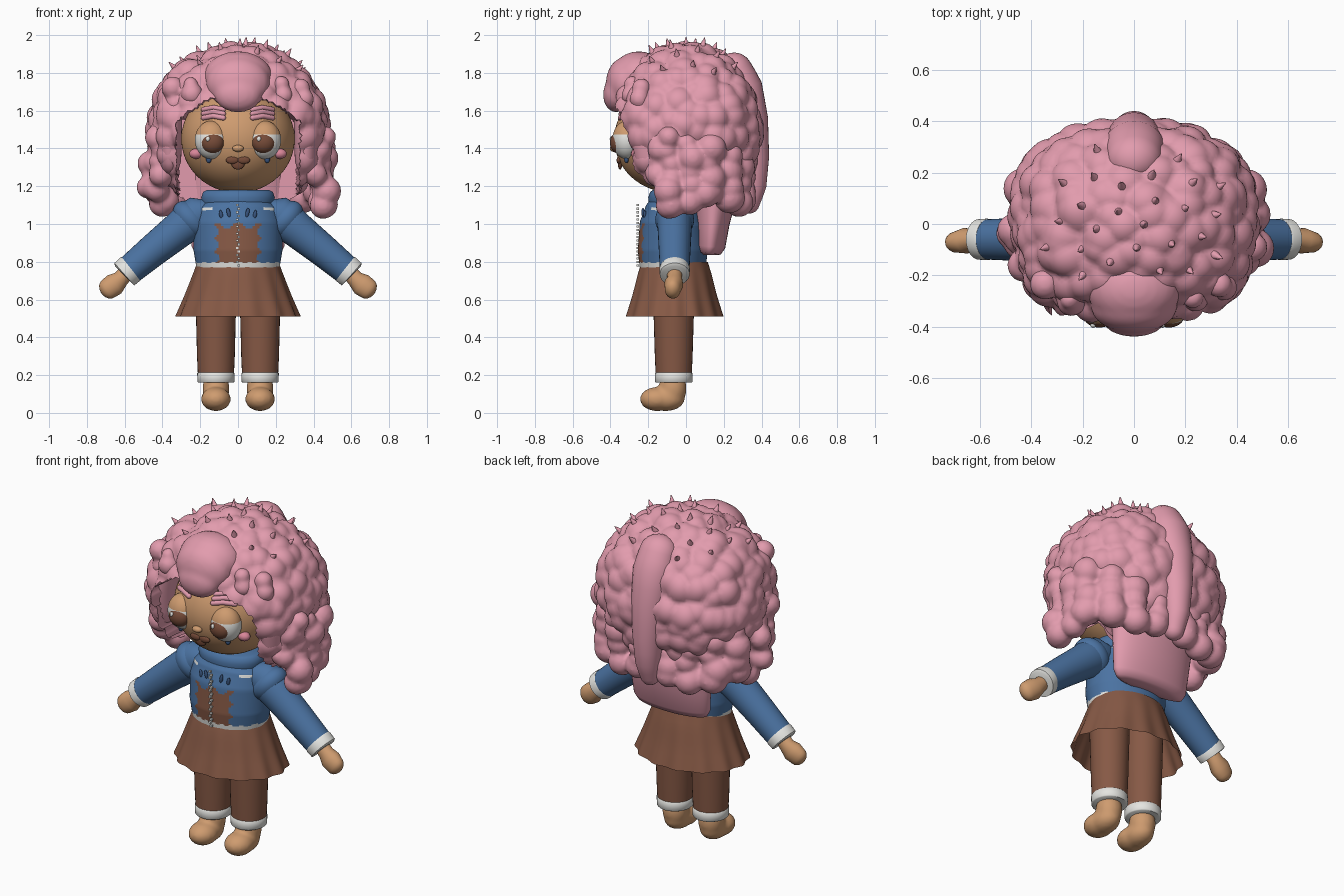
import bpy, bmesh, math, random
from mathutils import Vector, Matrix, noise

random.seed(4)
if "Cube" in bpy.data.objects:
    bpy.data.objects.remove(bpy.data.objects["Cube"])


def material(name, *rgb):
    m = bpy.data.materials.new(name)
    m.use_nodes = True
    m.diffuse_color = (*rgb, 1)
    m.node_tree.nodes["Principled BSDF"].inputs["Base Color"].default_value = (*rgb, 1)
    return m


PINK = material("hair pink", .76, .33, .42)
BLUE = material("jacket blue", .07, .17, .36)
BROWN = material("skirt brown", .24, .10, .06)
SKIN = material("skin tan", .62, .33, .16)
WHITE = material("trim white", .78, .78, .75)
IRIS = material("iris brown", .18, .07, .04)
NAVY = material("drop navy", .04, .09, .21)
BLUSH = material("blush pink", .70, .24, .32)


def finish(name, bm, *mats, rule=None, angle=50):
    """Turn a bmesh into a smooth object; rule picks a material per face centre."""
    bmesh.ops.recalc_face_normals(bm, faces=bm.faces)
    if rule:
        for f in bm.faces:
            f.material_index = rule(f.calc_center_median())
    me = bpy.data.meshes.new(name)
    bm.to_mesh(me)
    bm.free()
    for m in mats:
        me.materials.append(m)
    me.shade_smooth()
    me.set_sharp_from_angle(angle=math.radians(angle))
    ob = bpy.data.objects.new(name, me)
    bpy.context.collection.objects.link(ob)
    return ob


def fuse(ob, voxel, iterations):
    mod = ob.modifiers.new("fuse", 'REMESH')
    mod.voxel_size, mod.use_smooth_shade = voxel, True
    ob.modifiers.new("soften", 'SMOOTH').iterations = iterations


def add_ball(bm, c, r, tilt=0, seg=24):
    r = (r, r, r) if isinstance(r, float) else r
    mat = Matrix.Translation(c) @ Matrix.Rotation(tilt, 4, 'Y') @ Matrix.Diagonal((*r, 1))
    bmesh.ops.create_uvsphere(bm, u_segments=seg, v_segments=seg // 2, radius=1, matrix=mat)


def ball(name, c, r, *mats, tilt=0, rule=None, seg=32):
    bm = bmesh.new()
    add_ball(bm, c, r, tilt, seg)
    return finish(name, bm, *mats, rule=rule)


def loft(name, path, *mats, seg=32, steps=1, dome=False, caps=True, pleats=0, rule=None):
    """Elliptic rings (x, y, z, width, depth) swept along a path."""
    path = [Vector(p) for p in path]
    path = [a.lerp(b, i / steps) for a, b in zip(path, path[1:]) for i in range(steps)] + path[-1:]
    if dome:
        def end(p, q):
            d = (p.xyz - q.xyz).normalized()
            return [Vector((*(p.xyz + d * p[4] * math.sin(a)), p[3] * math.cos(a), p[4] * math.cos(a)))
                    for a in (.35, .7, 1.05, 1.35, 1.53)]
        path = end(path[0], path[1])[::-1] + path + end(path[-1], path[-2])
    bm = bmesh.new()
    rings = []
    for i, p in enumerate(path):
        t = (path[min(i + 1, len(path) - 1)].xyz - path[max(i - 1, 0)].xyz).normalized()
        side = Vector((0, 1, 0)).cross(t).normalized()
        deep = t.cross(side)
        ring = []
        for k in range(seg):
            a = math.tau * k / seg
            w = 1 + .026 * math.cos(pleats * a) * i / len(path) if pleats else 1
            ring.append(bm.verts.new(p.xyz + w * (side * p[3] * math.cos(a) + deep * p[4] * math.sin(a))))
        rings.append(ring)
    for a, b in zip(rings, rings[1:]):
        for k in range(seg):
            bm.faces.new((a[k - 1], a[k], b[k], b[k - 1]))
    if caps:
        bm.faces.new(rings[0])
        bm.faces.new(rings[-1])
    return finish(name, bm, *mats, rule=rule)


HEAD, HEAD_R = Vector((0, -.07, 1.45)), Vector((.30, .31, .285))


def face_y(x, z):
    q = 1 - (x / HEAD_R.x) ** 2 - ((z - HEAD.z) / HEAD_R.z) ** 2
    return HEAD.y - HEAD_R.y * math.sqrt(max(q, 0))


# Torso: jacket with a front patch, yoke seam and waist trim chosen by position
def jacket_rule(c):
    if c.z < .795 + .006 * math.sin(c.x * 130) or (1.072 < c.z < 1.086 and abs(c.x) > .135):
        return 1
    edge = .11 + .012 * math.sin(c.z * 90)
    return 2 if c.y < -.1 and abs(c.x) < edge and c.z < .99 + .015 * math.cos(c.x * 55) else 0


loft("jacket", [(0, -.07, .77, .22, .175), (0, -.07, .86, .235, .185), (0, -.07, 1.0, .235, .175),
                (0, -.065, 1.08, .215, .15), (0, -.06, 1.13, .16, .12)],
     BLUE, WHITE, BROWN, seg=112, steps=12, rule=jacket_rule)
loft("collar", [(0, -.06, 1.07, .17, .125), (0, -.06, 1.1, .185, .135), (0, -.06, 1.14, .195, .14),
                (0, -.06, 1.17, .185, .13), (0, -.06, 1.18, .165, .115)], BLUE, seg=48)
loft("neck", [(0, -.06, 1.1, .1, .09), (0, -.06, 1.25, .1, .09)], SKIN)

# Zip teeth down the jacket front
bm = bmesh.new()
for i in range(18):
    where = Vector((.004 * (-1) ** i, -.255, .78 + i * .0188))
    bmesh.ops.create_cube(bm, size=1, matrix=Matrix.Translation(where) @ Matrix.Diagonal((.014, .012, .011, 1)))
finish("zip", bm, WHITE)

# Skirt
loft("skirt", [(0, -.06, .80, .215, .175), (0, -.06, .74, .235, .195), (0, -.06, .62, .28, .225),
               (0, -.06, .51, .325, .258)], BROWN, seg=144, steps=3, caps=False, pleats=14)

for s, tag in ((1, "left"), (-1, "right")):
    # Legs and feet
    x = s * .117
    loft(tag + "_leg", [(x, -.065, .17, .094, .094), (x, -.065, .3, .1, .1), (x, -.065, .7, .11, .112)], BROWN)
    loft(tag + "_leg_cuff", [(x, -.065, .16, .093, .095), (x, -.065, .165, .098, .099),
                             (x, -.065, .21, .099, .1), (x, -.065, .215, .094, .095)], WHITE)
    bm = bmesh.new()
    add_ball(bm, (x, -.155, .073), (.08, .09, .064))
    add_ball(bm, (x, -.105, .075), (.074, .1, .066))
    add_ball(bm, (x, -.07, .13), (.072, .074, .1))
    fuse(finish(tag + "_foot", bm, SKIN), .01, 14)

    # Arms
    loft(tag + "_sleeve", [(s * .16, -.06, 1.06, .07, .075), (s * .21, -.06, 1.05, .1, .09),
                           (s * .27, -.06, 1.005, .102, .094), (s * .31, -.06, .972, .096, .09),
                           (s * .45, -.06, .86, .086, .084), (s * .60, -.06, .735, .076, .077)], BLUE)
    ball(tag + "_shoulder_puff", (s * .25, -.06, 1.022), (.078, .103, .115), BLUE, tilt=s * .72)
    loft(tag + "_sleeve_cuff", [(s * .567, -.06, .764, .078, .079), (s * .572, -.06, .76, .081, .081),
                                (s * .602, -.06, .734, .079, .079), (s * .605, -.06, .731, .066, .066)], WHITE)
    loft(tag + "_hand", [(s * .57, -.06, .765, .04, .04), (s * .62, -.06, .71, .044, .04),
                         (s * .655, -.065, .68, .06, .05), (s * .688, -.07, .656, .056, .042)],
         SKIN, dome=True)
    ball(tag + "_jacket_drop", (s * .05, -.228, 1.06), (.01, .008, .026), NAVY, tilt=s * .2)
    ball(tag + "_jacket_drop_outer", (s * .09, -.218, 1.05), (.01, .008, .024), NAVY, tilt=s * .2)

    # Eyes, brows, cheeks
    ball(tag + "_eye", (s * .14, -.312, 1.445), (.088, .078, .102), WHITE, SKIN, seg=64,
         rule=lambda c: int(c.z > 1.478))
    ball(tag + "_iris", (s * .135, -.358, 1.43), (.061, .045, .056), IRIS)
    ball(tag + "_eye_glint", (s * .135 - .024, -.394, 1.45), (.011, .01, .014), WHITE)
    for i in range(3):
        z = 1.562 + i * .022
        loft(f"{tag}_brow_{i}", [(s * (.078 + .052 * k), face_y(.078 + .052 * k, z) - .004,
                                  z + .01 * math.sin(k * 1.57), .014, .014) for k in range(3)],
             PINK, seg=12, dome=True)
    ball(tag + "_cheek", (s * .222, face_y(.222, 1.372), 1.372), (.036, .03, .027), BLUSH)
    ball(tag + "_tear", (s * .155, face_y(.155, 1.345) - .006, 1.342), (.014, .012, .02), NAVY)

# Head, nose and mouth
ball("head", HEAD, HEAD_R, SKIN, seg=64)
ball("nose", (0, -.383, 1.40), (.03, .02, .018), SKIN)
bm = bmesh.new()
for x, z, w, h in ((-.03, 1.338, .034, .02), (.03, 1.338, .034, .02), (0, 1.322, .036, .034)):
    add_ball(bm, (x, face_y(x, z) - .002, z), (w, .012, h))
finish("mouth", bm, IRIS)

# Hair cap: rounded dome with cellular bumps, pushed back around the face
CAP, CAP_R = Vector((0, 0, 1.5)), Vector((.46, .385, .44))


def cap_point(d):
    flat = (abs(d.x) ** 2.6 + abs(d.y) ** 2.6) ** (1 / 2.6)
    p = Vector(a * b for a, b in zip(d / math.hypot(flat, d.z), CAP_R))
    dist = noise.voronoi(p * 10)[0][0]
    return CAP + p + p.normalized() * .034 * (1 - min(dist, 1) ** 2 * 1.7)


bm = bmesh.new()
bmesh.ops.create_icosphere(bm, subdivisions=6, radius=1)
for v in bm.verts:
    v.co = cap_point(v.co.normalized())
    if abs(v.co.x) < .32 and v.co.z < 1.68 - 1.4 * v.co.x ** 2:
        v.co.y = max(v.co.y, .08)
finish("hair_cap", bm, PINK, angle=80)

# Little spikes over the crown
bm = bmesh.new()
for i in range(30):
    z = 1 - .36 * (i + .3) / 30
    r, a = math.sqrt(1 - z * z), i * 2.4
    d = Vector((r * math.cos(a), r * math.sin(a), z))
    mat = Matrix.Translation(cap_point(d) + d * .012) @ d.to_track_quat('Z', 'Y').to_matrix().to_4x4()
    bmesh.ops.create_cone(bm, segments=10, radius1=.019, radius2=.002, depth=.05, cap_ends=True, matrix=mat)
finish("crown_spikes", bm, PINK)

# Fringe: a drooping tongue of hair over the forehead
bm = bmesh.new()
add_ball(bm, (0, -.25, 1.775), (.185, .15, .14))
add_ball(bm, (0, -.32, 1.745), (.17, .105, .14))
add_ball(bm, (0, -.37, 1.685), (.125, .07, .095))
fuse(finish("fringe", bm, PINK), .012, 12)

# Tail and the smooth panel down the back
loft("hair_tail", [(0, .255, 1.81, .108, .098), (0, .3, 1.72, .118, .105), (0, .335, 1.55, .105, .1),
                   (0, .355, 1.35, .085, .085), (0, .355, 1.2, .07, .07), (0, .335, 1.11, .055, .055)],
     PINK, dome=True, steps=2)
loft("back_panel", [(0, .125, .835, .19, .035), (0, .125, .845, .225, .06), (0, .13, .88, .245, .078),
                    (0, .14, 1.0, .255, .09), (0, .15, 1.15, .265, .12), (0, .15, 1.35, .27, .14)],
     PINK, seg=48)

# Hanging curls, fused from chains of balls
bm = bmesh.new()


def curl(x, y, top, bottom, r):
    z = top
    while z > bottom + r * .8:
        j = [random.uniform(-.02, .02) for _ in range(3)]
        add_ball(bm, (x + j[0], y + j[1], z), r + j[2] * .6, seg=20)
        z -= r * 1.05
    add_ball(bm, (x, y, bottom + r), r * 1.05, seg=20)


for s in (1, -1):
    curl(s * .41, -.15, 1.52, 1.2, .06)
    curl(s * .42, .12, 1.4, 1.1, .075)
    curl(s * .34, .23, 1.36, 1.06, .08)
    curl(s * .22, .28, 1.3, 1.04, .075)
    curl(s * .10, .3, 1.25, 1.06, .07)
    curl(s * .33, -.235, 1.72, 1.58, .055)
    curl(s * .24, -.29, 1.74, 1.63, .05)
curl(.45, -.09, 1.46, 1.03, .068)
curl(.44, .02, 1.42, 1.05, .068)
curl(-.43, -.08, 1.46, 1.12, .064)
curl(-.4, .0, 1.42, 1.04, .07)
curl(-.46, -.04, 1.32, 1.14, .06)
fuse(finish("hanging_curls", bm, PINK), .012, 4)

# Broad smooth locks framing the face
for s, tag in ((1, "left"), (-1, "right")):
    loft(tag + "_front_lock", [(s * .36, -.17, 1.36, .06, .1), (s * .363, -.175, 1.45, .064, .115),
                               (s * .355, -.175, 1.55, .06, .11)], PINK, dome=True, steps=2)
